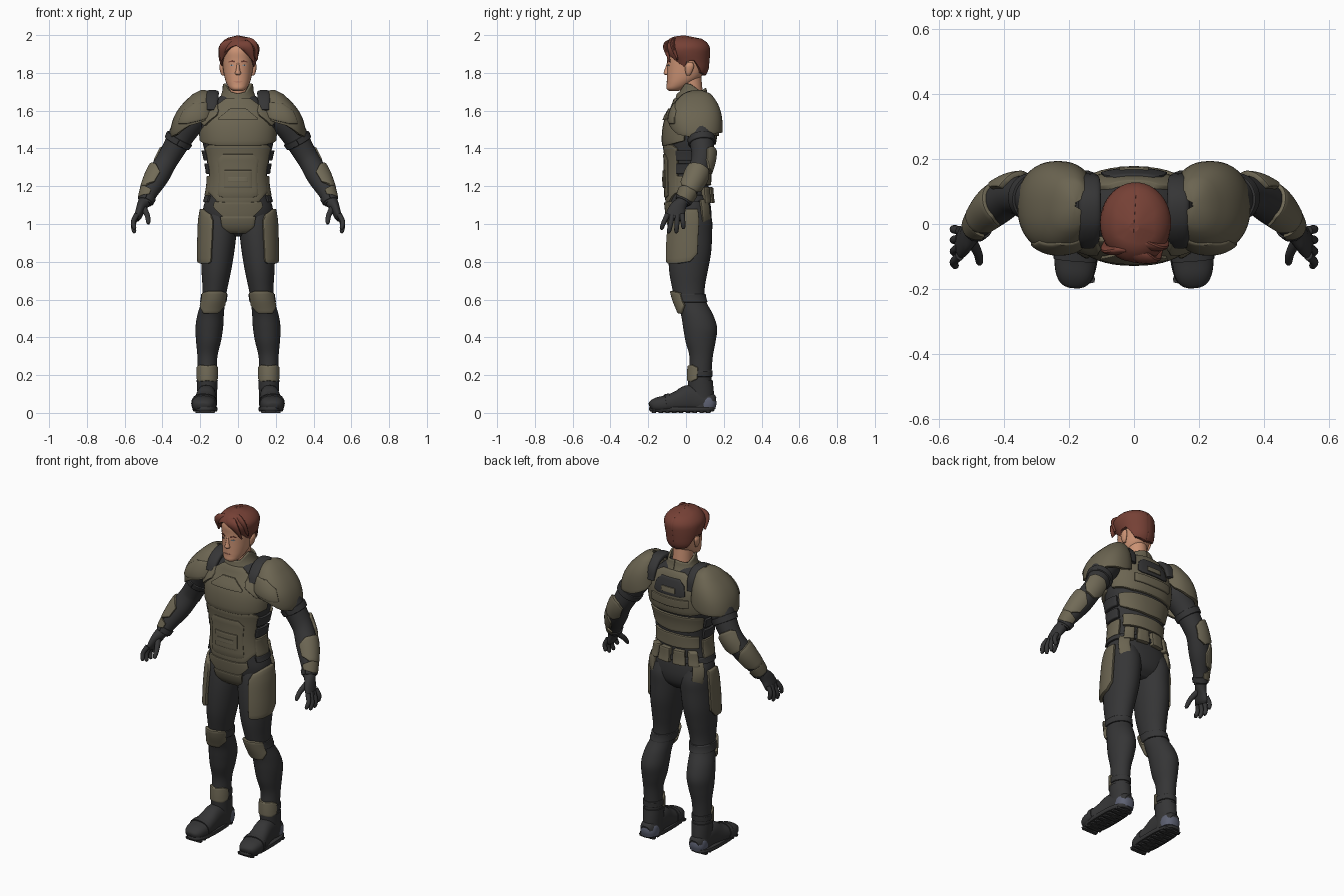
import bpy, bmesh, math
from mathutils import Vector

def material(name, r, g, b):
    m = bpy.data.materials.new(name)
    m.diffuse_color = (r, g, b, 1)
    return m

OLIVE = material("olive armour", .148, .129, .083)
PALE = material("pale olive pads", .165, .145, .095)
DARK = material("charcoal suit", .036, .036, .037)
SKIN = material("skin", .60, .29, .175)
HAIR = material("auburn hair", .18, .052, .036)
HEEL = material("blue grey heel", .11, .12, .17)
EYE = material("eye grey", .30, .34, .38)
LIP = material("lips", .45, .18, .12)
X = Vector((1, 0, 0))

class Limb:
    """Smooth tube through rows (x, y, z, radius_u, radius_v); keyed by z if rows rise, else by index."""
    def __init__(self, rows, tilt=False, power=2.0):
        self.p = [Vector(r) for r in rows]
        z = [r[2] for r in rows]
        self.k = z if all(a < b for a, b in zip(z, z[1:])) else list(range(len(rows)))
        self.tilt, self.e = tilt, 2 / power

    def at(self, k):
        K, P, n = self.k, self.p, len(self.k)
        k = min(max(k, K[0]), K[-1])
        i = max(j for j in range(n - 1) if K[j] <= k)
        h = K[i + 1] - K[i]
        t = (k - K[i]) / h
        def slope(j):
            a, b = max(j - 1, 0), min(j + 1, n - 1)
            return (P[b] - P[a]) / (K[b] - K[a])
        return (P[i] * (2*t**3 - 3*t*t + 1) + P[i + 1] * (3*t*t - 2*t**3)
                + slope(i) * (h * (t**3 - 2*t*t + t)) + slope(i + 1) * (h * (t**3 - t*t)))

    def point(self, k, deg, off=0):
        """Angle 0 is the front, 90 is +x, 180 is the back."""
        r = self.at(k)
        u, v = X, Vector((0, 1, 0))
        if self.tilt:
            d = (self.k[-1] - self.k[0]) * .02
            T = (self.at(k + d) - self.at(k - d))
            T = Vector(T[:3]).normalized()
            u = (X - T * T.dot(X)).normalized()
            v = T.cross(u)
        s, c = math.sin(math.radians(deg)), math.cos(math.radians(deg))
        s, c = math.copysign(abs(s)**self.e, s), math.copysign(abs(c)**self.e, c)
        return Vector(r[:3]) + u * (max(r[3], .001) + off) * s - v * (max(r[4], .001) + off) * c

def finish(name, bm, mat, mirror):
    bmesh.ops.recalc_face_normals(bm, faces=bm.faces)
    me = bpy.data.meshes.new(name)
    bm.to_mesh(me)
    bm.free()
    me.materials.append(mat)
    me.shade_smooth()
    me.set_sharp_from_angle(angle=math.radians(42))
    ob = bpy.data.objects.new(name, me)
    bpy.context.collection.objects.link(ob)
    if mirror:
        ob.modifiers.new("mirror", 'MIRROR')
    return ob

def loft(name, limb, mat, mirror=False, n=28, per=5):
    """Closed body made of rings along a limb."""
    bm = bmesh.new()
    K = limb.k
    ks = [K[i] + (K[i + 1] - K[i]) * j / per for i in range(len(K) - 1) for j in range(per)] + [K[-1]]
    rings = [[bm.verts.new(limb.point(k, 360 * a / n)) for a in range(n)] for k in ks]
    for A, B in zip(rings, rings[1:]):
        for a in range(n):
            bm.faces.new((A[a], A[(a + 1) % n], B[(a + 1) % n], B[a]))
    bm.faces.new(rings[0][::-1])
    bm.faces.new(rings[-1])
    return finish(name, bm, mat, mirror)

def sym(cols, c=0):
    return [(c - a, l, h) for a, l, h in reversed(cols) if a] + [(c + a, l, h) for a, l, h in cols]

def plate(name, limb, cols, mat, off=.015, th=.02, mirror=False, bev=.005, nv=7):
    """Bevelled shell hugging a limb; cols are (angle, low, high) edge points."""
    edge = []
    for p, q in zip(cols, cols[1:]):
        m = max(1, math.ceil((q[0] - p[0]) / 8))
        edge += [Vector(p).lerp(Vector(q), j / m) for j in range(m)]
    edge.append(Vector(cols[-1]))
    bm = bmesh.new()
    G = [[[bm.verts.new(limb.point(lo + (hi - lo) * j / nv, a, o)) for j in range(nv + 1)]
          for a, lo, hi in edge] for o in (off, off - th)]
    n = len(edge)
    for g in G:
        for i in range(n - 1):
            for j in range(nv):
                bm.faces.new((g[i][j], g[i + 1][j], g[i + 1][j + 1], g[i][j + 1]))
    rim = [(i, 0) for i in range(n)] + [(n - 1, j) for j in range(1, nv + 1)] \
        + [(i, nv) for i in range(n - 2, -1, -1)] + [(0, j) for j in range(nv - 1, 0, -1)]
    for (a, b), (c, d) in zip(rim, rim[1:] + rim[:1]):
        bm.faces.new((G[0][a][b], G[1][a][b], G[1][c][d], G[0][c][d]))
    bmesh.ops.recalc_face_normals(bm, faces=bm.faces)
    if bev:
        sharp = [e for e in bm.edges if e.calc_face_angle(0) > 1]
        bmesh.ops.bevel(bm, geom=sharp, offset=bev, segments=2, profile=.5, affect='EDGES', clamp_overlap=True)
    return finish(name, bm, mat, mirror)

# Torso
torso = Limb([(0, .03, .935, .08, .05), (0, .03, .97, .15, .088), (0, .026, 1.02, .178, .108), (0, .02, 1.08, .185, .113),
              (0, .012, 1.15, .165, .11), (0, .01, 1.25, .153, .11), (0, .012, 1.35, .168, .114), (0, .017, 1.45, .19, .13),
              (0, .025, 1.55, .19, .125), (0, .035, 1.62, .155, .10), (0, .035, 1.68, .09, .075), (0, .035, 1.70, .06, .05)], power=2.3)
loft("undersuit_torso", torso, DARK, n=40)
plate("chest_plate", torso, sym([(0, 1.415, 1.665), (30, 1.415, 1.665), (46, 1.42, 1.62), (58, 1.425, 1.52), (82, 1.44, 1.475)]), OLIVE, .016, .03, nv=10)
plate("chest_chevron", torso, sym([(0, 1.55, 1.612), (10, 1.55, 1.612), (26, 1.55, 1.562)]), OLIVE, .025, .015)
plate("belly_plate", torso, sym([(0, 1.10, 1.42), (30, 1.11, 1.42), (50, 1.15, 1.42), (66, 1.17, 1.40)]), OLIVE, .013, .025, nv=12)
plate("belly_panel", torso, sym([(0, 1.14, 1.37), (22, 1.14, 1.37), (34, 1.15, 1.34)]), OLIVE, .018, .015)
plate("belly_box", torso, sym([(0, 1.19, 1.285), (22, 1.19, 1.285)]), OLIVE, .024, .012)
plate("belly_slot", torso, sym([(0, 1.225, 1.25), (14, 1.225, 1.25)]), PALE, .028, .01, bev=.002)
plate("pelvis_plate", torso, sym([(0, 1.03, 1.115), (18, 1.03, 1.115), (38, 1.09, 1.12)]), OLIVE, .02, .03)
plate("groin_guard", torso, sym([(0, .95, 1.04), (18, .95, 1.04), (24, .975, 1.04)]), PALE, .026, .03)
for z in (1.265, 1.335):
    plate("side_pouch", torso, [(62, z, z + .055), (110, z, z + .055)], DARK, .017, .03, True)
plate("side_waist_plate", torso, [(62, 1.15, 1.255), (112, 1.15, 1.255)], OLIVE, .013, .02, True)
plate("belt", torso, sym([(0, 1.125, 1.155), (120, 1.115, 1.15)], 180), DARK, .012, .02)
plate("hip_plate", torso, [(116, 1.0, 1.13), (142, 1.01, 1.13)], OLIVE, .02, .02, True)

# Back armour
plate("upper_back_plate", torso, sym([(0, 1.42, 1.665), (35, 1.42, 1.66), (52, 1.43, 1.62), (80, 1.44, 1.50)], 180), OLIVE, .016, .03, nv=10)
plate("back_dark_panel", torso, sym([(0, 1.53, 1.63), (18, 1.53, 1.63), (26, 1.54, 1.60)], 180), DARK, .022, .015)
plate("back_vent", torso, sym([(0, 1.55, 1.58), (10, 1.55, 1.58)], 180), OLIVE, .028, .01, bev=.002)
plate("back_bar", torso, sym([(0, 1.465, 1.515), (32, 1.47, 1.52)], 180), OLIVE, .026, .02)
plate("mid_back_plate", torso, sym([(0, 1.30, 1.405), (40, 1.31, 1.405), (66, 1.33, 1.40)], 180), OLIVE, .015, .025)
plate("lower_back_plate", torso, sym([(0, 1.205, 1.285), (60, 1.21, 1.28)], 180), OLIVE, .014, .02)
for a in (139, 167):
    plate("back_pouch", torso, [(a - 12, 1.11, 1.195), (a + 11, 1.11, 1.195)], OLIVE, .026, .035, True, .008)

# Collar, neck and shoulder straps
loft("neck", Limb([(0, .035, 1.62, .06, .06), (0, .03, 1.70, .056, .058), (0, .02, 1.79, .055, .06)]), SKIN)
collar = Limb([(0, .035, 1.63, .125, .10), (0, .033, 1.67, .092, .083), (0, .032, 1.71, .078, .074), (0, .032, 1.76, .078, .072)])
plate("collar", collar, sym([(0, 1.64, 1.69), (30, 1.64, 1.70), (62, 1.64, 1.745), (85, 1.64, 1.74), (125, 1.64, 1.705), (180, 1.64, 1.72)]), OLIVE, .004, .014)
loft("shoulder_strap", Limb([(.14, -.065, 1.60, .026, .012), (.138, -.04, 1.645, .032, .016), (.136, .01, 1.685, .034, .016),
     (.136, .08, 1.69, .034, .016), (.136, .13, 1.645, .032, .014), (.138, .145, 1.58, .026, .012)], True, 3), DARK, True)

# Shoulder pads
pad = Limb([(.235, .06, 1.44, .112, .12), (.235, .055, 1.49, .117, .132), (.228, .05, 1.56, .108, .135),
            (.213, .052, 1.62, .088, .118), (.195, .056, 1.67, .058, .085), (.185, .06, 1.70, .03, .05), (.182, .06, 1.71, .005, .01)], power=2.3)
plate("shoulder_pad", pad, [(-62, 1.60, 1.708), (-35, 1.555, 1.708), (10, 1.52, 1.709), (45, 1.475, 1.709), (90, 1.455, 1.709),
      (135, 1.48, 1.709), (180, 1.485, 1.709), (220, 1.52, 1.708), (245, 1.58, 1.708)], OLIVE, .006, .018, True, .004, 12)
plate("shoulder_front_panel", torso, [(30, 1.575, 1.60), (40, 1.55, 1.635), (52, 1.52, 1.635), (62, 1.535, 1.60)], OLIVE, .028, .02, True)
plate("shoulder_front_rim", pad, [(-40, 1.565, 1.645), (15, 1.53, 1.64), (42, 1.53, 1.60)], OLIVE, .012, .012, True)

# Arms
arm = Limb([(.492, -.02, 1.11, .034, .036), (.47, .008, 1.165, .044, .044), (.425, .052, 1.25, .059, .056), (.38, .083, 1.33, .058, .057),
            (.35, .088, 1.38, .06, .06), (.305, .08, 1.46, .068, .066), (.25, .065, 1.55, .078, .075), (.21, .06, 1.60, .06, .06)], True)
loft("arm", arm, DARK, True)
plate("arm_cuff", arm, [(0, 1.425, 1.455), (360, 1.425, 1.455)], DARK, .009, .02, True)
plate("elbow_pad", arm, [(110, 1.32, 1.37), (135, 1.29, 1.385), (185, 1.29, 1.385), (215, 1.32, 1.37)], PALE, .016, .025, True)
plate("forearm_guard", arm, [(-10, 1.20, 1.255), (30, 1.175, 1.285), (90, 1.17, 1.29), (140, 1.175, 1.285), (180, 1.20, 1.25)], PALE, .012, .022, True)
plate("wrist_guard", arm, [(-15, 1.14, 1.165), (50, 1.125, 1.175), (130, 1.125, 1.175), (195, 1.14, 1.165)], OLIVE, .01, .018, True)
plate("glove_cuff", arm, [(0, 1.118, 1.145), (360, 1.118, 1.145)], DARK, .007, .015, True)

# Hands
loft("palm", Limb([(.538, -.062, 1.025, .015, .04), (.53, -.058, 1.04, .02, .049), (.515, -.045, 1.08, .025, .045),
                   (.497, -.023, 1.115, .032, .033), (.485, -.01, 1.135, .03, .03)], True), DARK, True, 20)
for i, (y, tip) in enumerate([(-.098, .972), (-.072, .953), (-.045, .953), (-.02, .975)]):
    dy = -.03 + .012 * i
    loft("finger", Limb([(.545, y + dy, tip, .006, .006), (.549, y + dy, tip + .008, .011, .011), (.554, y + dy * .6, tip + .04, .0125, .0125),
                         (.536, y, 1.05, .014, .014)], True), DARK, True, 12)
loft("thumb", Limb([(.474, -.122, 1.0, .006, .006), (.475, -.117, 1.01, .011, .011), (.48, -.09, 1.045, .014, .014),
                    (.502, -.045, 1.09, .017, .018)], True), DARK, True, 12)

# Legs
leg = Limb([(.163, .075, .13, .05, .06), (.163, .075, .20, .05, .06), (.162, .08, .30, .053, .062), (.156, .077, .38, .066, .08),
            (.152, .075, .45, .073, .09), (.145, .058, .52, .07, .085), (.129, .022, .60, .062, .08), (.122, .013, .66, .066, .086),
            (.115, .013, .75, .078, .102), (.108, .02, .85, .088, .113), (.101, .025, .95, .092, .113), (.10, .03, 1.02, .09, .108), (.10, .03, 1.08, .08, .09)])
loft("leg", leg, DARK, True, 32)
plate("thigh_plate", leg, [(18, .80, 1.02), (27, .79, 1.05), (60, .79, 1.075), (92, .80, 1.085), (108, .84, 1.08)], OLIVE, .022, .02, True, nv=10)
plate("knee_pad", leg, sym([(0, .525, .645), (28, .525, .645), (62, .57, .635)]), PALE, .016, .025, True, .008)
plate("knee_strap", leg, [(0, .585, .63), (360, .585, .63)], DARK, .008, .015, True)
plate("ankle_pad", leg, sym([(0, .17, .25), (45, .165, .255), (78, .18, .24)]), PALE, .01, .02, True)
plate("ankle_strap", leg, [(0, .19, .225), (360, .19, .225)], DARK, .006, .012, True)

# Boots
loft("boot_shaft", Limb([(.163, .08, .02, .05, .07), (.163, .08, .10, .052, .068), (.163, .075, .175, .056, .066)]), DARK, True)
loft("boot_foot", Limb([(.185, -.192, .034, .025, .016), (.184, -.18, .038, .045, .029), (.182, -.15, .043, .059, .04), (.18, -.10, .048, .064, .046),
     (.174, -.04, .06, .057, .058), (.168, .02, .075, .052, .073), (.164, .09, .062, .05, .06), (.163, .135, .052, .044, .05), (.163, .152, .048, .03, .036)],
     True, 2.4), DARK, True)
loft("sole", Limb([(.174, -.022, .008, .062, .168), (.174, -.022, .018, .066, .174), (.174, -.022, .03, .064, .172)], power=2.8), DARK, True, 40)
for i in range(9):
    y = -.17 + .036 * i
    loft("sole_tread", Limb([(.174, y, 0, .05, .011), (.174, y, .012, .054, .013)], power=5), DARK, True, 16, 1)
loft("toe_cap_band", Limb([(.181, -.11, .05, .067, .048), (.179, -.085, .053, .066, .051)], True, 2.4), DARK, True)
loft("heel_guard", Limb([(.163, .105, .02, .048, .05), (.163, .108, .05, .051, .053), (.163, .105, .08, .047, .05), (.163, .10, .095, .035, .04)], power=2.4), HEEL, True)

# Head and face
head = Limb([(0, -.066, 1.703, .022, .022), (0, -.056, 1.715, .042, .046), (0, -.035, 1.74, .059, .067), (0, -.012, 1.775, .071, .089),
             (0, 0, 1.82, .078, .10), (0, .006, 1.87, .082, .106), (0, .005, 1.92, .08, .105), (0, .005, 1.96, .06, .08), (0, .005, 1.985, .02, .03)], power=2.15)
loft("head", head, SKIN, n=40)
loft("nose", Limb([(0, -.096, 1.788, .010, .012), (0, -.099, 1.796, .016, .019), (0, -.097, 1.815, .011, .017),
                   (0, -.094, 1.84, .008, .011), (0, -.092, 1.86, .006, .007)]), SKIN, n=16)
loft("ear", Limb([(.078, .012, 1.785, .006, .008), (.083, .014, 1.80, .01, .016), (.087, .018, 1.835, .012, .024),
                  (.086, .022, 1.855, .007, .014)]), SKIN, True, 16)
plate("eye", head, [(15, 1.838, 1.841), (22, 1.836, 1.845), (30, 1.837, 1.841)], EYE, .002, .004, True, 0, 2)
plate("pupil", head, [(21, 1.837, 1.844), (24, 1.837, 1.844)], DARK, .0025, .004, True, 0, 2)
plate("eyebrow", head, [(11, 1.855, 1.861), (22, 1.859, 1.866), (36, 1.855, 1.858)], HAIR, .003, .006, True, 0, 2)
plate("mouth", head, sym([(0, 1.749, 1.756), (20, 1.752, 1.754)]), LIP, .002, .005, bev=0, nv=2)

# Hair: cap with an uneven hairline, then swept locks
cap = Limb([(0, .045, 1.77, .055, .045), (0, .035, 1.81, .083, .08), (0, .018, 1.86, .096, .104), (.003, .006, 1.90, .105, .119),
            (.006, .003, 1.94, .104, .12), (.006, 0, 1.975, .075, .092), (.003, -.008, 1.993, .037, .048), (0, -.01, 1.998, .003, .004)])
plate("hair_cap", cap, [(-180, 1.785, 1.998), (-125, 1.80, 1.998), (-105, 1.865, 1.998), (-80, 1.86, 1.998), (-68, 1.835, 1.998), (-52, 1.895, 1.998),
      (-25, 1.935, 1.998), (-10, 1.945, 1.998), (15, 1.92, 1.998), (40, 1.885, 1.998), (58, 1.845, 1.998), (70, 1.83, 1.998), (82, 1.86, 1.998), (105, 1.865, 1.998),
      (125, 1.80, 1.998), (180, 1.785, 1.998)], HAIR, .002, .02, bev=.004, nv=12)
for a, b, c in [((-.02, -.08, 1.972), (.045, -.108, 1.94), (.085, -.085, 1.86)), ((-.01, -.06, 1.98), (.07, -.07, 1.95), (.102, -.045, 1.87)),
                ((-.02, -.08, 1.97), (-.07, -.08, 1.935), (-.09, -.055, 1.865))]:
    loft("hair_lock", Limb([(*a, .012, .008), (*b, .03, .014), (*c, .004, .004)], True), HAIR, n=14, per=7)
